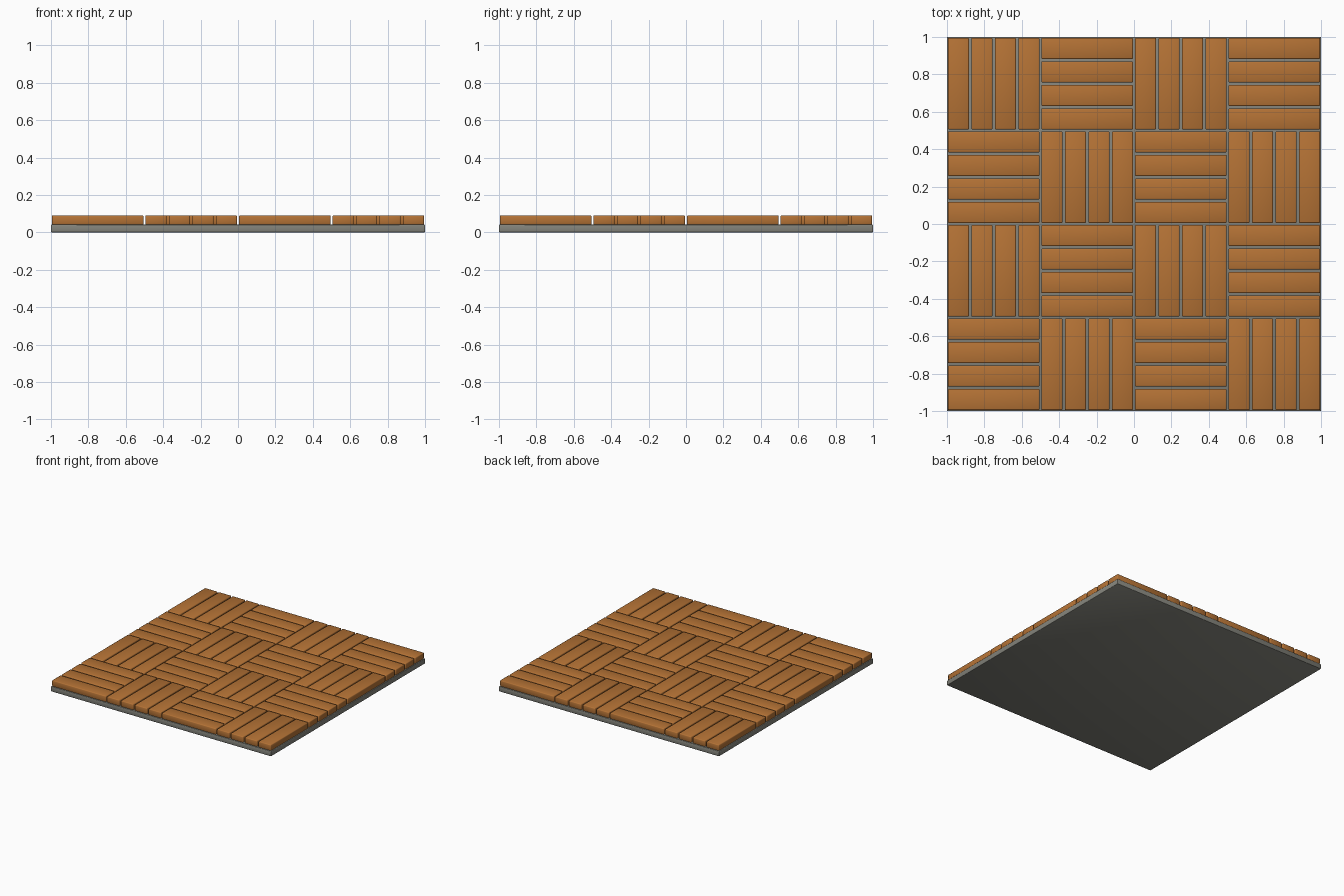
import bpy
import bmesh

if "Cube" in bpy.data.objects:
    bpy.data.objects.remove(bpy.data.objects["Cube"])


def material(name, rgb):
    m = bpy.data.materials.new(name)
    m.diffuse_color = (*rgb, 1.0)
    m.use_nodes = True
    m.node_tree.nodes["Principled BSDF"].inputs["Base Color"].default_value = m.diffuse_color
    return m


WOOD = material("warm wood", (0.46, 0.17, 0.036))
GREY = material("grey backing", (0.23, 0.23, 0.20))


def soft_box(name, centre, size, bevel, mat):
    """Smooth shaded box with small bevelled edges."""
    bm = bmesh.new()
    bmesh.ops.create_cube(bm, size=1.0)
    for v in bm.verts:
        v.co = [v.co[k] * size[k] for k in range(3)]
    bmesh.ops.bevel(bm, geom=bm.edges[:], offset=bevel, segments=2,
                    profile=0.5, affect='EDGES')
    for f in bm.faces:
        f.smooth = True
    mesh = bpy.data.meshes.new(name)
    bm.to_mesh(mesh)
    bm.free()
    mesh.materials.append(mat)
    obj = bpy.data.objects.new(name, mesh)
    obj.location = centre
    bpy.context.collection.objects.link(obj)
    return obj


BASE_H, PLANK_H = 0.042, 0.05
TILE, LENGTH, WIDTH = 0.5, 0.49, 0.113
PITCH = (LENGTH - WIDTH) / 3

# Backing board
soft_box("backing_board", (0, 0, BASE_H / 2), (2, 2, BASE_H), 0.004, GREY)

# Basket-weave planks: four per tile, direction alternating like a checkerboard
for i in range(4):
    for j in range(4):
        cx, cy = (i - 1.5) * TILE, (j - 1.5) * TILE
        for k in range(4):
            off = (k - 1.5) * PITCH
            along_x = (i + j) % 2 == 0
            pos = (cx, cy + off) if along_x else (cx + off, cy)
            size = (LENGTH, WIDTH) if along_x else (WIDTH, LENGTH)
            soft_box(f"plank_{i}_{j}_{k}", (*pos, BASE_H + PLANK_H / 2 - 0.001),
                     (*size, PLANK_H), 0.006, WOOD)
